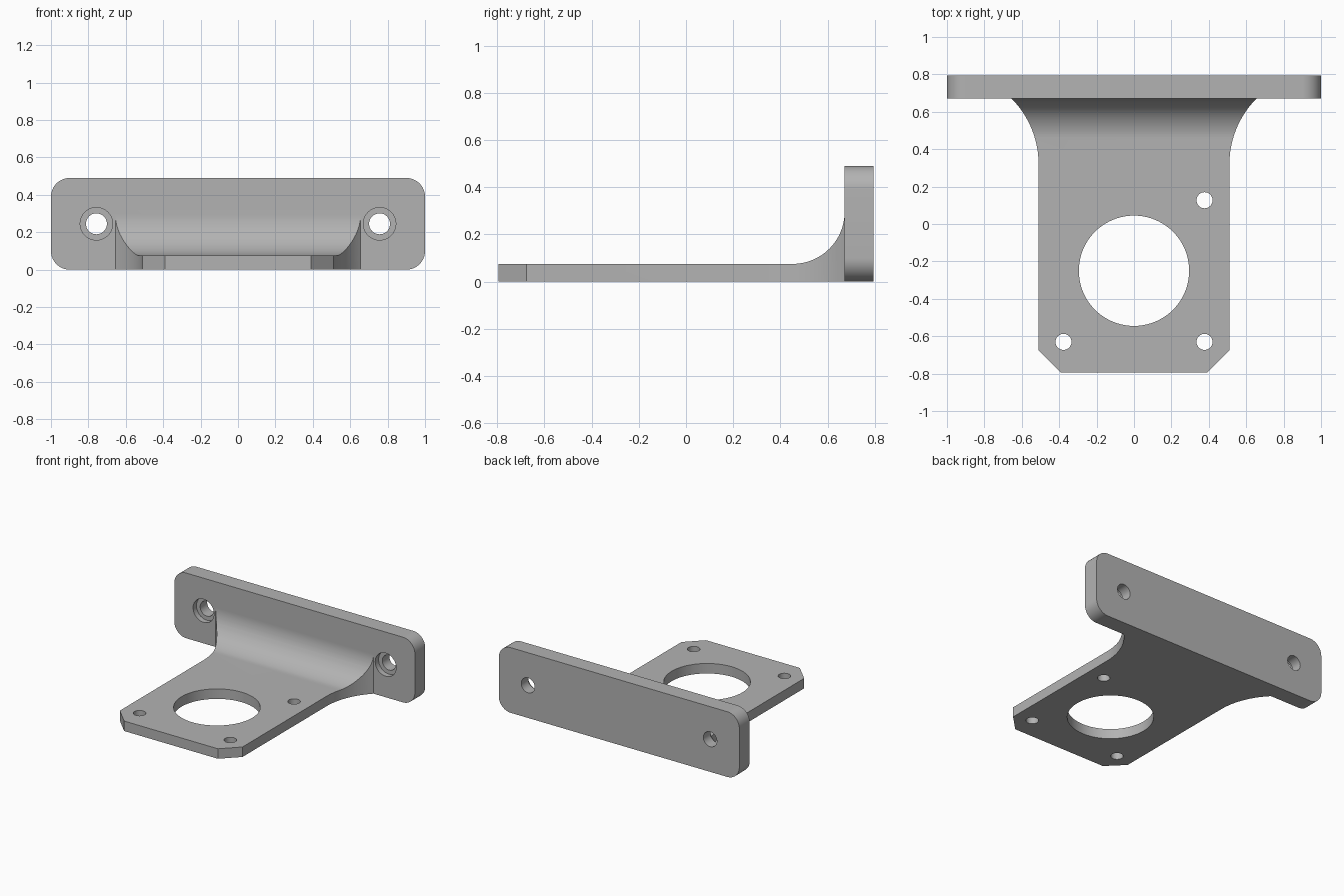
import bpy
import bmesh
from math import sin, cos, pi, radians
from mathutils import Vector

if "Cube" in bpy.data.objects:
    bpy.data.objects.remove(bpy.data.objects["Cube"], do_unlink=True)

grey = bpy.data.materials.new("plain grey")
grey.use_nodes = True
colour = (0.45, 0.45, 0.45, 1)
grey.diffuse_color = colour
grey.node_tree.nodes["Principled BSDF"].inputs["Base Color"].default_value = colour

# Main dimensions
THICK = 0.075
FRONT, WALL, BACK = -0.795, 0.672, 0.795
HEIGHT = 0.49
HALF = 0.51


def arc(cx, cy, r, start, end, steps=24):
    """Points along a circular arc, angles in degrees."""
    angles = [radians(start + (end - start) * i / steps) for i in range(steps + 1)]
    return [(cx + r * cos(a), cy + r * sin(a)) for a in angles]


def prism(name, points, place, push):
    """Extrude a 2D outline; place turns (u, v) into a 3D point."""
    bm = bmesh.new()
    face = bm.faces.new([bm.verts.new(place(u, v)) for u, v in points])
    new = bmesh.ops.extrude_face_region(bm, geom=[face])["geom"]
    bmesh.ops.translate(bm, vec=Vector(push),
                        verts=[g for g in new if isinstance(g, bmesh.types.BMVert)])
    bmesh.ops.recalc_face_normals(bm, faces=bm.faces)
    mesh = bpy.data.meshes.new(name)
    bm.to_mesh(mesh)
    bm.free()
    mesh.materials.append(grey)
    obj = bpy.data.objects.new(name, mesh)
    bpy.context.collection.objects.link(obj)
    return obj


def combine(target, tool, operation):
    """Apply a boolean and remove the tool."""
    mod = target.modifiers.new("boolean", "BOOLEAN")
    mod.operation, mod.solver, mod.object = operation, "EXACT", tool
    bpy.context.view_layer.objects.active = target
    bpy.ops.object.modifier_apply(modifier=mod.name)
    bpy.data.objects.remove(tool, do_unlink=True)


def drill_down(target, x, y, r, steps):
    tool = prism("hole_cutter", arc(x, y, r, 0, 360, steps)[:-1],
                 lambda u, v: (u, v, -0.2), (0, 0, 0.6))
    combine(target, tool, "DIFFERENCE")


def drill_back(target, x, z, r, start, end):
    tool = prism("bore_cutter", arc(x, z, r, 0, 360, 40)[:-1],
                 lambda u, v: (u, start, v), (0, end - start, 0))
    combine(target, tool, "DIFFERENCE")


# Base shelf: plan outline with chamfered front corners and flared sides
inside = WALL + 0.06
half_plan = [(0.39, FRONT), (HALF, FRONT + 0.12)]
half_plan += arc(HALF + 0.5, WALL - 0.353, 0.5, 180, 135) + [(0.657, inside)]
plan = half_plan + [(-x, y) for x, y in reversed(half_plan)]
bracket = prism("bracket", plan, lambda u, v: (u, v, 0), (0, 0, 0.6))

# Side profile trims the shelf to its thickness and the curved fillet
fillet = 0.22
profile = [(FRONT - 0.1, 0), (FRONT - 0.1, THICK)]
profile += arc(WALL - fillet, THICK + fillet, fillet, -90, 0)
profile += [(inside + 0.1, THICK + fillet), (inside + 0.1, 0)]
combine(bracket, prism("side_profile", profile, lambda u, v: (-1, u, v), (2, 0, 0)),
        "INTERSECT")

# Motor opening and three fixing holes in the shelf
drill_down(bracket, 0, -0.25, 0.295, 80)
for x, y in [(-0.377, -0.63), (0.377, -0.63), (0.377, 0.127)]:
    drill_down(bracket, x, y, 0.043, 32)

# Upright mounting plate with rounded corners
r = 0.1
outline = (arc(1 - r, r, r, -90, 0, 16) + arc(1 - r, HEIGHT - r, r, 0, 90, 16)
           + arc(r - 1, HEIGHT - r, r, 90, 180, 16) + arc(r - 1, r, r, 180, 270, 16))
plate = prism("mounting_plate", outline, lambda u, v: (u, WALL, v), (0, BACK - WALL, 0))
combine(bracket, plate, "UNION")

# Counterbored screw holes
for side in (-1, 1):
    drill_back(bracket, side * 0.757, HEIGHT / 2, 0.056, WALL - 0.1, BACK + 0.1)
    drill_back(bracket, side * 0.757, HEIGHT / 2, 0.087, WALL - 0.01, WALL + 0.04)

bpy.ops.object.select_all(action="DESELECT")
bracket.select_set(True)
bpy.context.view_layer.objects.active = bracket
bpy.ops.object.shade_smooth_by_angle(angle=radians(30))
